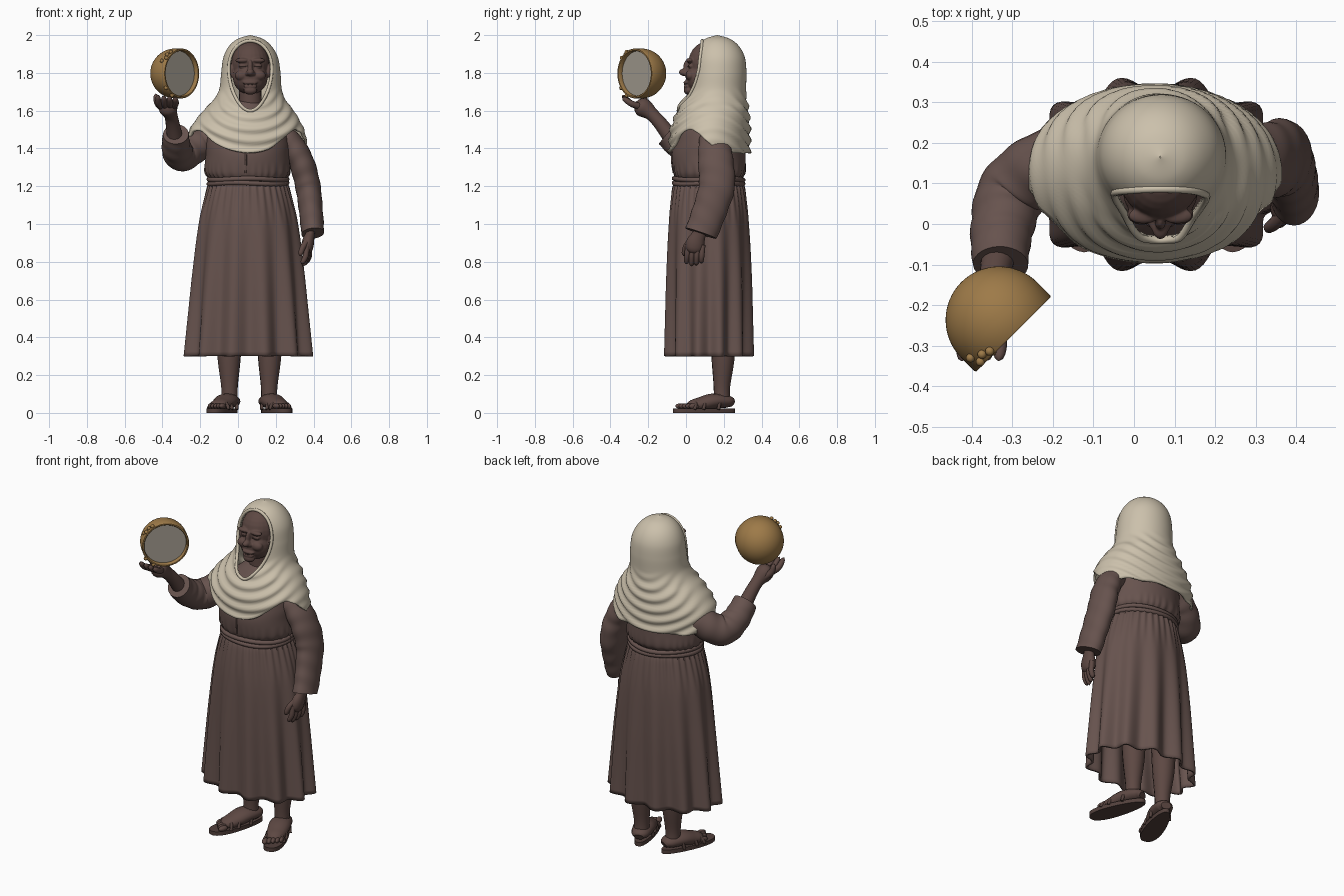
import bpy, bmesh, math
from math import sin, cos, pi, sqrt, exp, radians
from mathutils import Vector, Matrix

if "Cube" in bpy.data.objects:
    bpy.data.objects.remove(bpy.data.objects["Cube"], do_unlink=True)


def material(name, rgb):
    m = bpy.data.materials.new(name)
    m.use_nodes = True
    m.diffuse_color = (*rgb, 1)
    m.node_tree.nodes["Principled BSDF"].inputs["Base Color"].default_value = (*rgb, 1)
    return m


DRESS = material("brown cloth", (.135, .086, .076))
SKIN = material("dark skin", (.11, .065, .056))
LEATHER = material("dark leather", (.085, .052, .045))
LINEN = material("cream linen", (.60, .53, .41))
WOOD = material("golden wood", (.34, .195, .065))
HIDE = material("grey drum skin", (.37, .335, .28))


def finish(name, bm, mat, xf=None, angle=50):
    bmesh.ops.recalc_face_normals(bm, faces=bm.faces)
    me = bpy.data.meshes.new(name)
    bm.to_mesh(me)
    bm.free()
    if xf:
        me.transform(xf)
    me.materials.append(mat)
    me.shade_smooth()
    me.set_sharp_from_angle(angle=radians(angle))
    ob = bpy.data.objects.new(name, me)
    bpy.context.collection.objects.link(ob)
    return ob


def catmull(pts, n):
    """Smooth path through points of any dimension."""
    p = [Vector(q) for q in pts]
    p = [p[0] * 2 - p[1]] + p + [p[-1] * 2 - p[-2]]
    out = []
    for i in range(1, len(p) - 2):
        a, b, c, d = p[i - 1:i + 3]
        for k in range(n):
            t = k / n
            out.append((b * 2 + (c - a) * t + (a * 2 - b * 5 + c * 4 - d) * t * t
                        + (b * 3 - a - c * 3 + d) * t ** 3) * .5)
    return out + [p[-2]]


def skin_rings(rings, caps=True, keep=lambda c: True):
    bm = bmesh.new()
    rows = [[bm.verts.new(v) for v in r] for r in rings]
    n = len(rows[0])
    for a, b in zip(rows, rows[1:]):
        for j in range(n):
            k = (j + 1) % n
            q = (a[j], a[k], b[k], b[j])
            if keep(sum((v.co for v in q), Vector()) / 4):
                bm.faces.new(q)
    if caps:
        bm.faces.new(rows[0])
        bm.faces.new(rows[-1])
    bmesh.ops.delete(bm, geom=[v for v in bm.verts if not v.link_faces], context='VERTS')
    return bm


def tube(name, pts, mat, sides=16, n=6, squash=(1, 1, 1), tip=False, wrinkle=0, xf=None):
    """Swept limb; each point is x, y, z, radius."""
    path = catmull(pts, n)
    pos = [p.xyz for p in path]
    flatten = Matrix.Diagonal(squash)
    q = Vector((1, 0, 0))
    rings, last = [], len(path) - 1
    for i, p in enumerate(path):
        t = (pos[min(i + 1, last)] - pos[max(i - 1, 0)]).normalized()
        q = q - t * q.dot(t)
        if q.length < .05:
            q = t.orthogonal()
        q.normalize()
        s = t.cross(q)
        u, r = i / last, p[3]
        if tip and u > .8:
            r *= max(.1, sqrt(max(0, 1 - ((u - .8) / .2) ** 2)))
        ring = []
        for j in range(sides):
            a = 2 * pi * j / sides
            rr = r * (1 + wrinkle * sin(u * 44 + 2 * sin(a)))
            ring.append(pos[i] + flatten @ ((q * cos(a) + s * sin(a)) * rr))
        rings.append(ring)
    finish(name, skin_rings(rings), mat, xf)


def loft(name, profile, mat, ripple, cols=144, n=8, caps=True):
    """Stacked ellipses; each row is z, cx, cy, rx, ry."""
    rings = []
    for z, cx, cy, rx, ry in catmull(profile, n):
        ring = []
        for j in range(cols):
            a = 2 * pi * j / cols
            d = ripple(a, z)
            ring.append((cx + (rx + d) * cos(a), cy + (ry + d) * sin(a), z))
        rings.append(ring)
    return finish(name, skin_rings(rings, caps), mat)


def blobs(name, parts, mat, xf=None, voxel=0):
    """Ellipsoids, optionally fused into one soft form."""
    bm = bmesh.new()
    for loc, rad in parts:
        m = Matrix.Translation(loc) @ Matrix.Diagonal((*rad, 1))
        bmesh.ops.create_uvsphere(bm, u_segments=24, v_segments=14, radius=1, matrix=m)
    ob = finish(name, bm, mat, xf)
    if voxel:
        r = ob.modifiers.new("fuse", 'REMESH')
        r.mode, r.voxel_size, r.use_smooth_shade = 'VOXEL', voxel, True
        ob.modifiers.new("soften", 'SMOOTH').iterations = 8


def solid(ob, thickness):
    s = ob.modifiers.new("thickness", 'SOLIDIFY')
    s.thickness, s.offset = thickness, -1


# Skirt with deep folds that open toward the hem
def skirt_folds(a, z):
    k = min(1, max(0, (1.2 - z) / .9))
    return -.022 * k ** .9 * cos(12 * a) + .005 * max(0, 1 - 4 * k) * cos(36 * a)


skirt = loft("skirt", [(1.225, .054, .12, .2, .175), (1.17, .054, .12, .222, .193),
                       (1.0, .055, .121, .264, .212), (.75, .055, .122, .293, .221),
                       (.5, .055, .122, .315, .223), (.3, .055, .122, .332, .224)],
             DRESS, skirt_folds, 180, caps=False)
solid(skirt, .012)

# Bodice gathered at the waist, with a front placket
loft("bodice", [(1.2, .053, .12, .19, .165), (1.235, .053, .12, .2, .17), (1.275, .05, .124, .226, .19),
                (1.36, .05, .12, .222, .195), (1.43, .05, .125, .222, .186), (1.52, .05, .13, .2, .165),
                (1.6, .055, .13, .12, .11), (1.65, .06, .12, .06, .06)],
     DRESS, lambda a, z: .005 * max(0, 1 - (z - 1.22) / .11) * cos(30 * a + 2 * sin(5 * a)))
tube("placket", [(.04, -.066, 1.27, .005), (.042, -.075, 1.34, .005), (.04, -.07, 1.41, .005)], DRESS, 8)

# Rope belt
for i, z in enumerate((1.237, 1.215)):
    tube(f"belt_cord_{i + 1}",
         [(.053 + .207 * cos(a), .12 + .182 * sin(a), z + .004 * sin(3 * a + i), .013)
          for a in (2 * pi * k / 40 for k in range(41))], DRESS, 10, 2)

# Headscarf: one draped surface from crown to shoulder cape
SCARF = catmull([(1.3, .05, .125, .318, .215), (1.4, .05, .125, .318, .215), (1.5, .047, .128, .303, .212),
                 (1.6, .056, .143, .24, .19), (1.65, .06, .152, .196, .172), (1.71, .066, .162, .166, .156),
                 (1.8, .068, .17, .157, .15), (1.88, .067, .172, .145, .14), (1.94, .065, .17, .114, .112),
                 (1.98, .065, .167, .067, .066), (2.0, .065, .165, .002, .002)], 10)


def scarf_point(phi, z):
    lo, hi = next(((a, b) for a, b in zip(SCARF, SCARF[1:]) if b[0] >= z), SCARF[-2:])
    _, cx, cy, rx, ry = lo.lerp(hi, min(1, (z - lo[0]) / (hi[0] - lo[0])))
    k = max(0, min(1, (1.72 - z) / .1))
    d = .007 * k * sin(2 * pi * (z - .13 * sin(phi) ** 2 + .012 * sin(2 * phi)) / .062)
    d *= 1 - .7 * sin(phi) ** 6
    return Vector((cx + (rx + d) * sin(phi), cy - (ry + d) * cos(phi), z))


def scarf_hem(phi):
    p = min(phi, 2 * pi - phi)
    return 1.375 + .125 * exp(-((p - 1.05) / .55) ** 2)


def opening(u):
    return .112 * sqrt(max(0, 1 - u * u)) * (1 + .2 * u)


def outside_opening(c):
    u = (c.z - 1.785) / .185
    return c.y > .17 or abs(u) > 1 or abs(c.x - .065) > opening(u)


rings = []
for i in range(81):
    s = sin(i / 80 * pi / 2)
    ring = []
    for j in range(144):
        phi = 2 * pi * j / 144
        h = scarf_hem(phi)
        ring.append(scarf_point(phi, h + (2 - h) * s))
    rings.append(ring)
solid(finish("headscarf", skin_rings(rings, False, outside_opening), LINEN, None, 80), .012)

# Rolled edge around the face
edge = []
for k in range(49):
    a = 2 * pi * k / 48
    u = sin(a)
    x, z = math.copysign(opening(u), cos(a)), 1.785 + .185 * u
    phi = 0
    for _ in range(12):
        p = scarf_point(phi, z)
        phi += (.065 + x - p.x) / .18
    edge.append((*scarf_point(phi, z), .009))
tube("headscarf_edge", edge, LINEN, 10, 2)

# Head with aged features fused into one form
CX = .065
face = [((CX, .12, 1.85), (.102, .108, .118)), ((CX, .078, 1.775), (.092, .08, .09)),
        ((CX, .014, 1.708), (.036, .026, .024)), ((CX, -.008, 1.803), (.021, .03, .02)),
        ((CX, .006, 1.83), (.014, .02, .04)), ((CX, .004, 1.749), (.04, .017, .011)),
        ((CX, .005, 1.728), (.036, .017, .011))]
for s in (-1, 1):
    face += [((CX + s * .046, .024, 1.787), (.036, .026, .028)), ((CX + s * .016, .0, 1.796), (.012, .016, .012)),
             ((CX + s * .042, .02, 1.866), (.038, .02, .013)), ((CX + s * .04, .026, 1.836), (.022, .014, .014)),
             ((CX + s * .1, .09, 1.81), (.013, .022, .036))]
blobs("head", face, SKIN, voxel=.004)
tube("neck", [(CX, .12, 1.55, .075), (CX, .115, 1.63, .062), (CX, .11, 1.76, .06)], SKIN)
tube("mouth_line", [(CX - .036, .004, 1.743, .002), (CX, -.009, 1.738, .003), (CX + .036, .004, 1.743, .002)], LEATHER, 6)
for side, s in (("right", -1), ("left", 1)):
    tube(f"{side}_eye_line", [(CX + s * .02, .013, 1.835, .002), (CX + s * .038, .012, 1.833, .003),
                              (CX + s * .058, .02, 1.835, .002)], LEATHER, 6)

# Left arm hanging at the side
tube("left_sleeve", [(.2, .15, 1.47, .065), (.28, .152, 1.42, .078), (.338, .158, 1.32, .085), (.37, .163, 1.2, .087),
                     (.386, .125, 1.07, .083), (.396, .08, .95, .08)],
     DRESS, 28, 10, (.76, 1.1, 1), wrinkle=.02)
tube("left_hand", [(.39, .08, 1.0, .03), (.383, .07, .95, .031), (.37, .05, .9, .043), (.362, .042, .84, .038)],
     SKIN, squash=(.75, 1.15, 1), tip=True)
for i in range(4):
    y = .005 + i * .026
    tube(f"left_finger_{i + 1}", [(.365 + .004 * i, y + .006, .89, .015), (.358 + .006 * i, y, .83, .015),
                                  (.336 + .008 * i, y - .003, .772 + .012 * abs(i - 1.3), .012)], SKIN, 10, tip=True)
tube("left_thumb", [(.38, .04, .93, .018), (.345, .0, .88, .016), (.327, -.012, .83, .013)], SKIN, 10, tip=True)

# Right arm raised under the drum
tube("right_sleeve", [(-.1, .16, 1.46, .075), (-.2, .155, 1.425, .083), (-.295, .085, 1.365, .086),
                      (-.325, -.01, 1.4, .078), (-.33, -.1, 1.475, .068)], DRESS, 28, 10, wrinkle=.02)
tube("right_forearm", [(-.33, -.06, 1.43, .045), (-.345, -.13, 1.525, .037), (-.357, -.18, 1.58, .036),
                       (-.37, -.225, 1.615, .05), (-.375, -.27, 1.64, .04)], SKIN, tip=True)
for i in range(4):
    x = -.42 + i * .03
    tube(f"right_finger_{i + 1}", [(x * .6 - .15, -.235, 1.62, .018), (x, -.29, 1.638, .017),
                                   (x - .004, -.337, 1.682 - .004 * i, .013)], SKIN, 10, tip=True)
tube("right_thumb", [(-.385, -.2, 1.6, .021), (-.425, -.215, 1.64, .018), (-.436, -.225, 1.69, .013)], SKIN, 10, tip=True)

# Hand drum: hollow rim, domed back, sunken skin, knobs
FACE, AXIS, ACROSS = Vector((-.297, -.272, 1.797)), Vector((-1, 1, 0)).normalized(), Vector((1, 1, 0)).normalized()
R = .132


def around(a, r, depth):
    return FACE + (ACROSS * cos(a) + Vector((0, 0, 1)) * sin(a)) * r + AXIS * depth


def turned(name, profile, mat):
    finish(name, skin_rings([[around(2 * pi * k / 64, r, d) for k in range(64)] for d, r in profile]), mat, angle=40)


dome = [(.05 + R * sin(a), R * cos(a)) for a in (pi / 2 * k / 16 for k in range(16))]
turned("drum_shell", [(.034, .119), (.004, .119), (0, .122), (0, .129), (.004, R)] + dome + [(.05 + R, .002)], WOOD)
turned("drum_skin", [(.034, .119), (.026, .119)], HIDE)
blobs("drum_knobs", [(around(radians(a), .134, d), (.011,) * 3)
                     for a, d in ((122, .012), (132, .02), (142, .01), (150, .034), (215, .01), (240, .008))], WOOD)

# Legs, feet and sandals
for side, x, turn, s in (("right", -.045, -20, -1), ("left", .165, 20, 1)):
    xf = Matrix.Translation((x, .19, 0)) @ Matrix.Rotation(radians(turn), 4, 'Z')
    tube(f"{side}_leg", [(0, 0, .06, .043), (0, 0, .14, .044), (s * .004, .005, .3, .062), (s * .004, .005, .5, .07)],
         SKIN, xf=xf)
    tube(f"{side}_foot", [(0, .06, .05, .025), (0, .03, .06, .044), (0, -.05, .062, .054), (0, -.13, .044, .048),
                          (0, -.2, .036, .038)], SKIN, squash=(1.15, 1, .75), tip=True, xf=xf)
    blobs(f"{side}_toes", [((s * (-.04 + .021 * i), -.217 + .011 * i, .036), (.017 - .0015 * i, .03, .015))
                           for i in range(5)], SKIN, xf)
    outline = [2 * pi * k / 40 for k in range(40)]
    tread = [[((.056 + .012 * cos(a)) * math.copysign(abs(sin(a)) ** .8, sin(a)), -.1 - .173 * cos(a), z)
              for a in outline] for z in (0, .012, .024)]
    finish(f"{side}_sandal_sole", skin_rings(tread), LEATHER, xf)
    for i, (y, w, h) in enumerate(((-.175, .056, .045), (-.125, .058, .06), (-.04, .056, .086))):
        tube(f"{side}_strap_{i + 1}", [(w * cos(a), y + .02 * sin(a), .018 + h * sin(a), .009)
                                       for a in (pi * k / 10 for k in range(11))], LEATHER, 10, 2, xf=xf)
